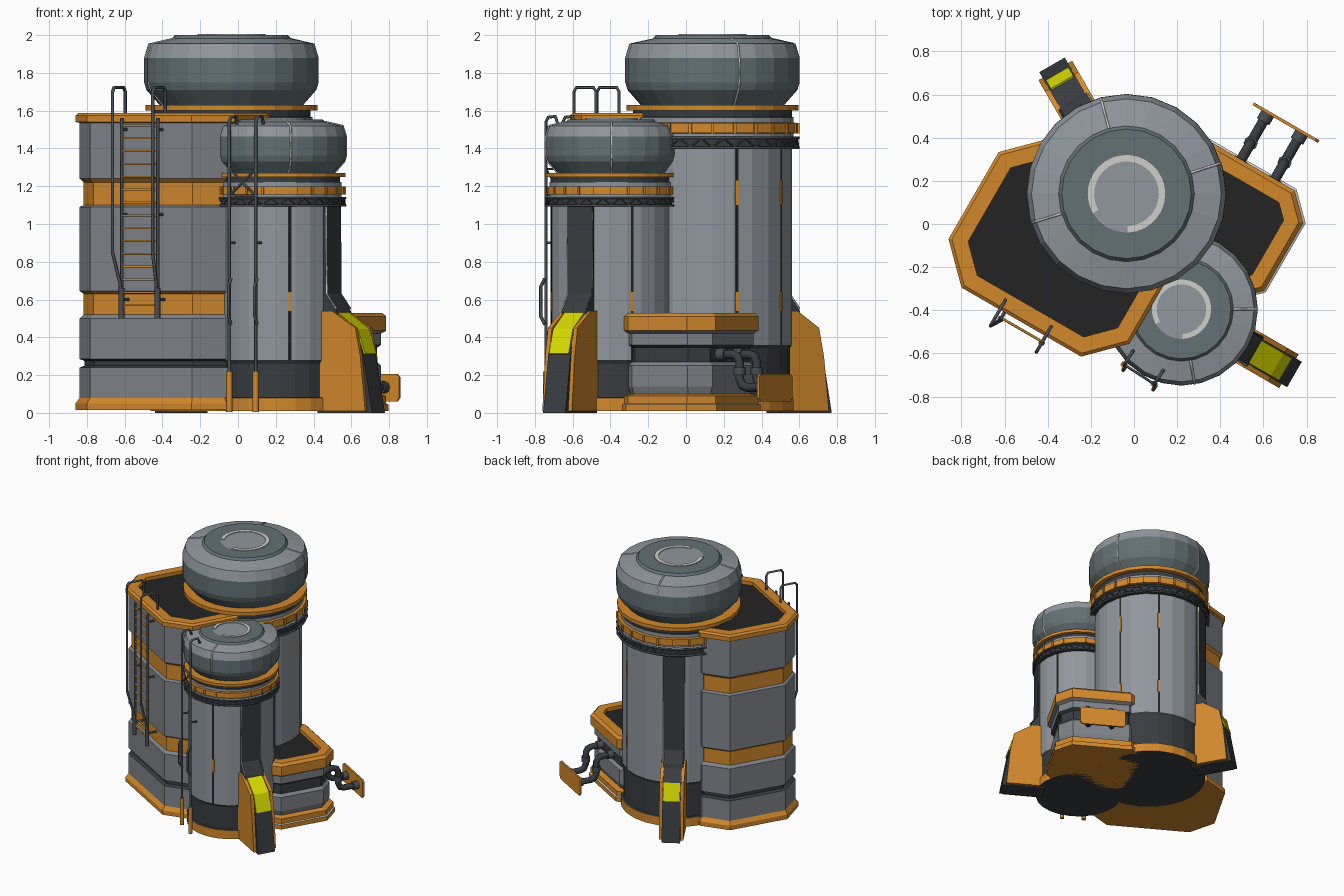
import bpy, bmesh, math
from mathutils import Vector

if "Cube" in bpy.data.objects:
    bpy.data.objects.remove(bpy.data.objects["Cube"])

COLOURS = {
    "light_grey": (0.28, 0.31, 0.34), "tank_grey": (0.215, 0.23, 0.255),
    "slate": (0.125, 0.165, 0.175), "orange": (0.65, 0.25, 0.025),
    "dark": (0.04, 0.046, 0.052), "black": (0.017, 0.017, 0.017),
    "steel": (0.065, 0.078, 0.085), "yellow": (0.70, 0.72, 0.0),
    "pale": (0.62, 0.62, 0.60)}
MATS = {}
for n, c in COLOURS.items():
    MATS[n] = bpy.data.materials.new(n)
    MATS[n].diffuse_color = (*c, 1)


def loft(name, rings, mats):
    """Skin equal rings of points; mats = start cap, each band..., end cap."""
    bm = bmesh.new()
    vs = [[bm.verts.new(p) for p in r] for r in rings]
    used = list(dict.fromkeys(mats))
    n = len(rings[0])
    for i in range(len(rings) - 1):
        for j in range(n):
            k = (j + 1) % n
            f = bm.faces.new((vs[i][j], vs[i][k], vs[i + 1][k], vs[i + 1][j]))
            f.material_index = used.index(mats[i + 1])
    for ring, m in ((vs[0][::-1], mats[0]), (vs[-1], mats[-1])):
        bm.faces.new(ring).material_index = used.index(m)
    bmesh.ops.recalc_face_normals(bm, faces=bm.faces)
    me = bpy.data.meshes.new(name)
    bm.to_mesh(me)
    bm.free()
    for m in used:
        me.materials.append(MATS[m])
    ob = bpy.data.objects.new(name, me)
    bpy.context.collection.objects.link(ob)
    return ob


def slab(name, a, b, mat):
    return loft(name, [a, b], [mat] * 3)


def tube(name, pts, r, mat, cyclic=False, res=1):
    cu = bpy.data.curves.new(name, 'CURVE')
    cu.dimensions = '3D'
    cu.bevel_depth, cu.bevel_resolution, cu.use_fill_caps = r, res, True
    sp = cu.splines.new('POLY')
    sp.points.add(len(pts) - 1)
    for q, p in zip(sp.points, pts):
        q.co = (*p, 1)
    sp.use_cyclic_u = cyclic
    cu.materials.append(MATS[mat])
    ob = bpy.data.objects.new(name, cu)
    bpy.context.collection.objects.link(ob)
    bpy.ops.object.select_all(action='DESELECT')
    ob.select_set(True)
    bpy.context.view_layer.objects.active = ob
    bpy.ops.object.convert(target='MESH')


def polar(c, deg, r, t, z):
    """Point at radius r in direction deg from c, shifted t sideways."""
    a = math.radians(deg)
    return Vector((c[0] + r * math.cos(a) - t * math.sin(a),
                   c[1] + r * math.sin(a) + t * math.cos(a), z))


def local(u, v, z):
    return polar((0, 0), -30, u, v, z)


def octagon(u0, u1, v0, v1, ch, d, z):
    """Chamfered rectangle in the turned frame, inset by d."""
    u0, u1, v0, v1, ch = u0 + d, u1 - d, v0 + d, v1 - d, ch - 0.586 * d
    return [local(u, v, z) for u, v in (
        (u0 + ch, v0), (u1 - ch, v0), (u1, v0 + ch), (u1, v1 - ch),
        (u1 - ch, v1), (u0 + ch, v1), (u0, v1 - ch), (u0, v0 + ch))]


def tank(name, dims, profile, end):
    """profile rows: inset, height, colour of the band above."""
    loft(name, [octagon(*dims, d, z) for d, z, _ in profile],
         ["orange"] + [m for *_, m in profile[:-1]] + [end])


# Tall and short angular tanks with recessed dark tops
G, O, D = "tank_grey", "orange", "dark"
tank("tall_tank", (-0.71, 0.26, -0.655, 0.14, 0.165), [
    (0.0, 0.015, O), (0.0, 0.05, O), (0.02, 0.08, G), (0.02, 0.24, D), (0.045, 0.25, D),
    (0.045, 0.275, D), (0.02, 0.285, G), (0.02, 0.50, G), (0.04, 0.52, O), (0.04, 0.63, O),
    (0.02, 0.645, G), (0.02, 1.09, G), (0.04, 1.10, O), (0.04, 1.22, O), (0.02, 1.24, G),
    (0.02, 1.535, O), (0.0, 1.54, O), (0.0, 1.575, O), (0.015, 1.588, O), (0.085, 1.588, O),
    (0.085, 1.56, D)], "black")
tank("short_tank", (0.0, 0.677, -0.075, 0.507, 0.11), [
    (-0.01, 0.01, O), (-0.01, 0.045, "pale"), (0.0, 0.05, O), (0.0, 0.09, O), (0.04, 0.10, G),
    (0.025, 0.14, G), (0.025, 0.25, G), (0.045, 0.27, D), (0.045, 0.345, D), (0.025, 0.36, G),
    (0.025, 0.42, G), (0.0, 0.435, O), (0.0, 0.51, O), (0.02, 0.53, O), (0.085, 0.53, O),
    (0.085, 0.50, D)], "black")


def pod(name, c, s, zc, zd, foot_dir, seams, head_seams, bands, reach, all_yellow):
    N, R = 24, 0.42 * s
    L = "light_grey"
    head = [(0.38, .23, "slate"), (0.45, .31, "slate"), (0.462, .35, "slate"),
            (0.462, .48, L), (0.44, .555, L), (0.315, .582, "slate"), (0.30, .60, "slate")]
    prof = [(R + .008, 0.01, O), (R + .008, .08, D), (R - .01, .082, D),
            (R - .01, zd - .02, D), (R, zd, L)]
    prof += [(r * s, zc + z * s, m) for r, z, m in [
        (0.42, 0, D), (0.445, 0.001, D), (0.445, .06, L), (0.43, .062, L), (0.43, .08, O),
        (0.452, .081, O), (0.452, .135, O), (0.43, .137, L), (0.43, .165, D), (0.42, .167, D),
        (0.42, .20, O), (0.455, .201, O), (0.455, .23, O)] + head]
    prof.append((.18 * s, zc + .60 * s, L))
    loft(name + "_body", [[polar(c, 360 * i / N, r, 0, z) for i in range(N)]
                          for r, z, _ in prof], [D] + [m for *_, m in prof[:-1]] + [L])
    # Truss collar: two hoops and a zigzag
    for z in (0.004, 0.056):
        tube(name + "_hoop", [polar(c, 15 * i, .455 * s, 0, zc + z * s) for i in range(N)],
             .008 * s, "steel", True)
    tube(name + "_zigzag", [polar(c, 7.5 * i, .453 * s, 0, zc + (.006, .054)[i % 2] * s)
                            for i in range(48)], .006 * s, "steel", True, 0)
    # Ribs on the orange belt
    for i in range(N):
        slab(name + "_rib", *[[polar(c, 15 * i, r * s, t * s, zc + z * s) for t, z in (
            (-.008, .08), (.008, .08), (.008, .136), (-.008, .136))] for r in (.44, .461)], O)
    # Open ring mark on the lid
    arc = [-88 + 298 * i / 24 for i in range(25)]
    mark = [(a, .18) for a in arc] + [(a, .15) for a in arc[::-1]]
    slab(name + "_lid_ring", *[[polar(c, a, r * s, 0, zc + .6 * s + h) for a, r in mark]
                               for h in (-.002, .006)], "pale")
    # Seams on the head and slots on the column
    for a in head_seams:
        tube(name + "_head_seam", [polar(c, a, r * s * .994, 0, zc + z * s)
                                   for r, z, _ in head[:6]], .006, "pale", res=0)

    def plate(label, a, w, z0, z1, out, mat):
        slab(name + label, *[[polar(c, a, r, t, z) for t, z in (
            (-w, z0), (w, z0), (w, z1), (-w, z1))] for r in (R - .03, R + out)], mat)
    for a in seams:
        plate("_slot", a, .007, zd, zc, .001, "black")
        for z0, z1 in bands:
            plate("_slot_light", a, .009, z0, z1, .003, O)
    # Dark spine above the foot, kicking out at the bottom
    w = .075
    spine = [(R - .05, .3), (R + .10, .45), (R + .07, .54), (R + .012, .63), (R + .012, zc), (R - .05, zc)]
    slab(name + "_spine", *[[polar(c, foot_dir, r, t, z) for r, z in spine] for t in (-w, w)], D)
    for t in (-w, w):
        tube(name + "_spine_trim", [polar(c, foot_dir, r, t, z) for r, z in
                                    ((R + .07, .55), (R + .01, .63), (R + .006, zc))],
             .005, "pale" if t < 0 else "steel", res=0)
    # Foot: dark core, orange cheeks, yellow panel
    core = [(R - .05, 0.0), (reach, 0.0), (reach - .055, .31), (reach - .10, .44),
            (R + .06, .53), (R - .05, .53)]
    slab(name + "_foot_core", *[[polar(c, foot_dir, r, t, z) for r, z in core]
                                for t in (-.068, .068)], D)
    cheek = [(R - .05, .01), (reach - .03, .01), (reach - .06, .30), (reach - .09, .45),
             (R + .05, .54), (R - .05, .54)]
    for t in (-.09, .066):
        slab(name + "_foot_cheek", *[[polar(c, foot_dir, r, q, z) for r, z in cheek]
                                     for q in (t, t + .024)], O)
    top = core[2:5] if all_yellow else core[2:4]
    panel = [(r + .008, z + .004) for r, z in top] + [(r - .02, z - .01) for r, z in top[::-1]]
    slab(name + "_foot_panel", *[[polar(c, foot_dir, r, t, z) for r, z in panel]
                                 for t in (-.06, .06)], "yellow")


BIG, SMALL = (-0.035, 0.14), (0.22, -0.395)
pod("large_silo", BIG, 1.0, 1.40, .36, 120, (18, 60, 198), (18, 105, 197),
    ((.54, .64), (1.1, 1.23)), .69, False)
pod("small_silo", SMALL, .765, 1.095, .28, -30, (20, -80), (0, -80, 140),
    ((.54, .64),), .605, True)

# Tank ladder with hooped handrails and orange rungs
for u, out in ((-.315, -.025), (-.095, .0)):
    tube("ladder_handrail", [local(u + out * k, v, z) for v, z, k in (
        (-.605, 1.58, 1), (-.605, 1.70, 1), (-.62, 1.722, 1), (-.725, 1.722, 1), (-.74, 1.70, 1),
        (-.74, .85, 1), (-.70, .68, 0), (-.70, .62, 0))], .009, "steel")
    tube("ladder_stile", [local(u, -.685, .51), local(u, -.685, 1.56)], .009, "steel")
    tube("ladder_foot", [local(u, -.69, .50), local(u, -.69, .66)], .016, "steel")
    for z in (.6, 1.05, 1.5):
        tube("ladder_bracket", [local(u, -.60, z), local(u, -.685, z)], .008, "steel")
for i in range(15):
    z = .57 + i * .068
    tube("ladder_rung", [local(-.315, -.685, z), local(-.095, -.685, z)], .006, O)

# Twin conduits on the front of the small silo, braced with a cross
A = -123
for t in (-.083, .083):
    tube("conduit", [polar(SMALL, A, r, t, z) for r, z in (
        (.36, .02), (.36, 1.54), (.345, 1.565), (.30, 1.57), (.285, 1.53))], .009, "steel")
    tube("conduit_socket", [polar(SMALL, A, .36, t, z) for z in (.005, .2, .22)], .017, O)
    tube("conduit_grip", [polar(SMALL, A, r, t + .01, z) for r, z in (
        (.36, .47), (.385, .51), (.385, .67), (.36, .71))], .009, "steel")
    tube("conduit_tie", [polar(SMALL, A, .28, t, .9), polar(SMALL, A, .36, t, .9)], .007, "steel")
    tube("cross_brace", [polar(SMALL, A, .36, t, 1.15), polar(SMALL, A, .36, -t, 1.29)],
         .006, "steel")
for z in (1.15, 1.29):
    tube("brace_bar", [polar(SMALL, A, .36, t, z) for t in (-.083, .083)], .006, "steel")

# Outlet pipes and their orange end plate
for u in (.281, .462):
    tube("outlet_pipe", [local(u, v, z) for v, z in (
        (.44, .31), (.55, .31), (.58, .30), (.595, .27), (.595, .18), (.61, .145),
        (.64, .135), (.76, .135))], .024, D, res=2)
    for a, b in (((.46, .31), (.51, .31)), ((.595, .20), (.595, .24)), ((.71, .135), (.755, .135))):
        tube("pipe_collar", [local(u, *a), local(u, *b)], .033, "steel", res=2)
plate_outline = [(.20, .08), (.215, .06), (.535, .06), (.55, .08), (.55, .19), (.535, .205),
                 (.215, .205), (.20, .19)]
slab("outlet_plate", *[[local(u, v, z) for u, z in plate_outline] for v in (.752, .766)], O)

for m in bpy.data.materials:
    if m.users and not m.is_grease_pencil:
        m.use_nodes = True
        m.node_tree.nodes["Principled BSDF"].inputs["Base Color"].default_value = m.diffuse_color
